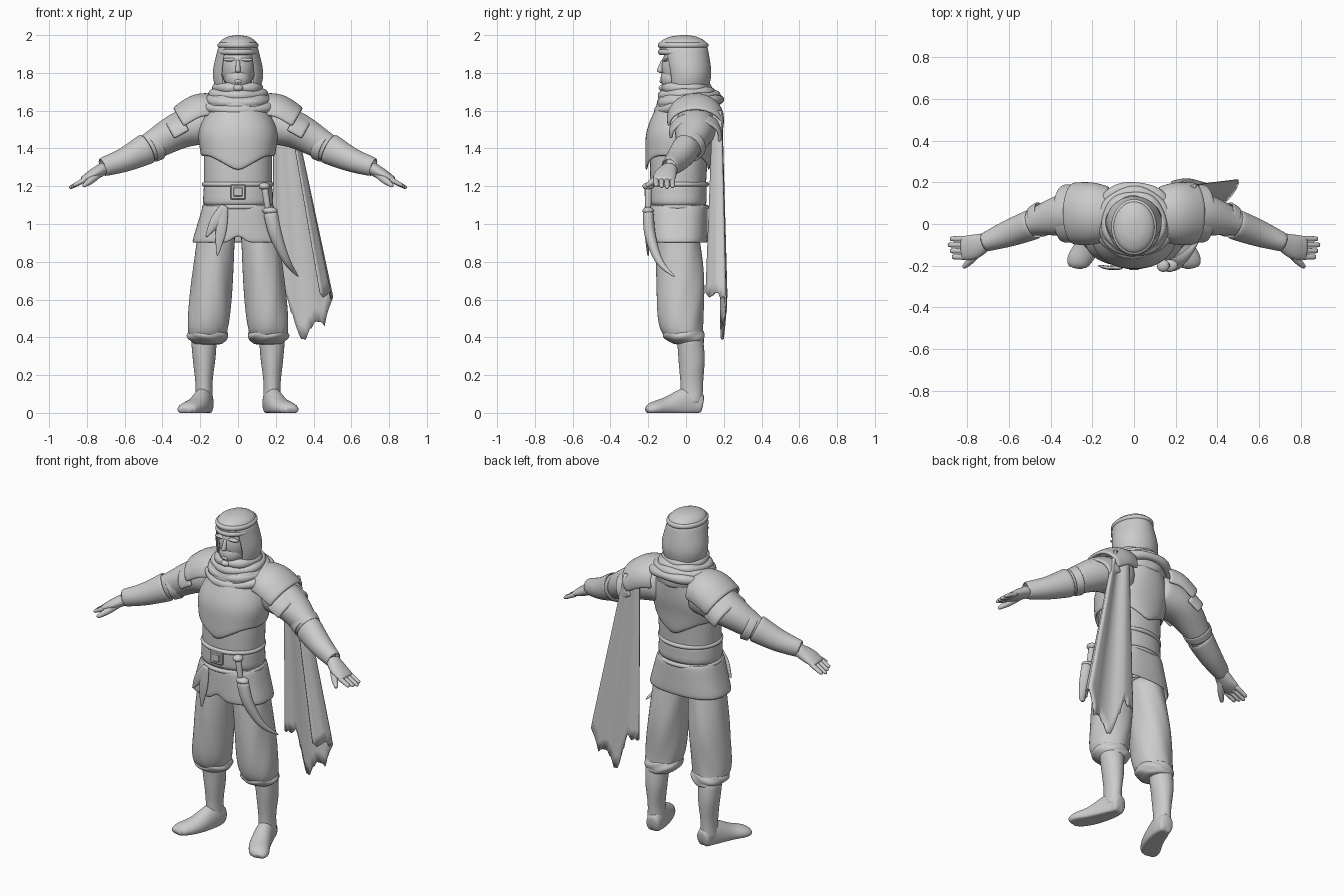
import bpy, bmesh, random
from math import sin, cos, pi, copysign
from mathutils import Vector

random.seed(4)
if "Cube" in bpy.data.objects:
    bpy.data.objects.remove(bpy.data.objects["Cube"])

SIDEWAYS, UPWARD = Vector((0, 1, 0)), Vector((0, 0, 1))
FRONT, BACK = -.2, .1

shade = (.6, .6, .6, 1)
grey = bpy.data.materials.new("plain grey")
grey.use_nodes = True
grey.diffuse_color = shade
grey.node_tree.nodes["Principled BSDF"].inputs["Base Color"].default_value = shade


def finish(name, bm, mirror=False, thick=0, level=0, smooth=True):
    """Turn a bmesh into a named object with its modifiers."""
    bmesh.ops.recalc_face_normals(bm, faces=bm.faces)
    mesh = bpy.data.meshes.new(name)
    bm.to_mesh(mesh)
    bm.free()
    mesh.materials.append(grey)
    for polygon in mesh.polygons:
        polygon.use_smooth = smooth
    part = bpy.data.objects.new(name, mesh)
    bpy.context.collection.objects.link(part)
    if mirror:
        part.modifiers.new("Mirror", 'MIRROR').use_mirror_merge = False
    if thick:
        solidify = part.modifiers.new("Solidify", 'SOLIDIFY')
        solidify.thickness, solidify.offset = thick, 0
    if level:
        subdivision = part.modifiers.new("Subdivision", 'SUBSURF')
        subdivision.levels = subdivision.render_levels = level


def spline(keys, steps):
    """Smooth curve through the keys, radii included."""
    keys = [Vector(key) for key in keys]
    keys = [2 * keys[0] - keys[1], *keys, 2 * keys[-1] - keys[-2]]
    path = []
    for a, b, c, d in zip(keys, keys[1:], keys[2:], keys[3:]):
        for step in range(steps):
            t = step / steps
            path.append(b + (c - a) * t / 2 + (a - b * 2.5 + c * 2 - d / 2) * t * t
                        + ((b - c) * 1.5 + (d - a) / 2) * t ** 3)
    return path + [keys[-2]]


def tube(name, keys, steps=4, sides=24, arc=None, level_rings=False, side=SIDEWAYS,
         closed=False, folds=(0, 0), power=1, tweak=None, thick=0, mirror=False):
    """Loft rings (x, y, z, side radius, other radius) along a path."""
    bm, rings = bmesh.new(), []
    path = keys if closed else spline(keys, steps)
    last = len(path) - 1
    start, end = arc or (0, 2 * pi)
    spans = sides - 1 if arc else sides
    for i, (x, y, z, side_radius, other_radius) in enumerate(path):
        if closed:
            before, after = path[i - 1], path[(i + 1) % len(path)]
        else:
            before, after = path[max(i - 1, 0)], path[min(i + 1, last)]
        along = Vector(after[:3]) - Vector(before[:3])
        along = UPWARD if level_rings else along.normalized()
        across = (side - side.dot(along) * along).normalized()
        other = along.cross(across)
        ring = []
        for j in range(sides):
            angle = start + (end - start) * j / spans
            c, s = (copysign(abs(w) ** power, w) for w in (cos(angle), sin(angle)))
            ripple = 1 + folds[0] * sin(folds[1] * angle + i)
            point = Vector((x, y, z)) + ripple * (across * c * side_radius + other * s * other_radius)
            ring.append(bm.verts.new(tweak(point) if tweak else point))
        rings.append(ring)
    for i in range(last + closed):
        lower, upper = rings[i], rings[(i + 1) % len(rings)]
        for j in range(spans):
            k = (j + 1) % sides
            bm.faces.new((lower[j], lower[k], upper[k], upper[j]))
    if not (closed or thick):
        bm.faces.new(rings[0])
        bm.faces.new(rings[-1])
    finish(name, bm, mirror, thick, level=1)


def column(name, rows, x=0, lean=0, **options):
    """Level rings (z, half width, front, back); lean moves the centre out going down."""
    top = max(row[0] for row in rows)
    keys = [(x + lean * (top - z), (front + back) / 2, z, (back - front) / 2, half)
            for z, half, front, back in rows]
    tube(name, keys, level_rings=True, **options)


def roll(name, z, half, middle, depth, radius, droop=0, wave=0):
    """Closed roll around the body, lower at the front when drooping."""
    keys, count = [], 36
    for i in range(count):
        angle = 2 * pi * i / count
        thickness = radius * (1 + wave * sin(5 * angle + z * 90))
        keys.append((half * sin(angle), middle - depth * cos(angle),
                     z - droop * cos(angle), thickness, thickness))
    tube(name, keys, sides=10, side=UPWARD, closed=True)


def place(bm, centre, size):
    for vert in bm.verts:
        vert.co = [c + w * s for c, w, s in zip(centre, vert.co, size)]


def ball(name, centre, size, mirror=False):
    bm = bmesh.new()
    bmesh.ops.create_uvsphere(bm, u_segments=24, v_segments=12, radius=1)
    place(bm, centre, size)
    finish(name, bm, mirror)


def box(name, centre, size):
    bm = bmesh.new()
    bmesh.ops.create_cube(bm, size=1)
    place(bm, centre, size)
    bmesh.ops.bevel(bm, geom=bm.edges[:], offset=.005, segments=1, affect='EDGES')
    finish(name, bm, smooth=False)


# Head and face
ball("head", (0, -.02, 1.83), (.09, .11, .13))
ball("jaw", (0, -.06, 1.77), (.07, .075, .07))
ball("chin", (0, -.115, 1.72), (.03, .03, .02))
column("neck", [(1.6, .07, -.07, .07), (1.8, .06, -.07, .07)])
tube("nose", [(0, -.12, 1.87, .01, .01), (0, -.14, 1.8, .02, .015)], sides=12)
ball("brows", (.04, -.11, 1.87), (.04, .016, .01), mirror=True)
ball("lips", (0, -.13, 1.755), (.02, .01, .01))

# Head cloth, cap and head bands
column("head_cloth", [(1.7, .11, -.1, .11), (1.8, .13, -.11, .13), (1.94, .1, -.14, .11)],
       arc=(.7 - pi, pi - .7), thick=.01)
column("cap", [(1.9, .1, -.14, .11), (1.96, .1, -.14, .11), (1.99, .06, -.09, .06),
               (2, .01, -.03, .01)])
for i in range(2):
    roll(f"head_band_{i}", 1.91 + i * .036, .095, -.015, .12, .016)

# Neck scarf, each roll wider and lower than the one above
column("scarf_cowl", [(1.73, .11, -.1, .11), (1.66, .18, -.15, .17), (1.58, .16, -.16, .17)],
       folds=(.03, 9))
for i in range(4):
    roll(f"scarf_roll_{i}", 1.72 - i * .03, .11 + i * .023, i * .006, .11 + i * .017, .027,
         droop=.01 * i, wave=.15)


def pointed_hem(point):
    reach = max(0, 1 - abs(point.x) / .15)
    point.z -= reach * max(0, 1.42 - point.z) * 1.4
    return point


# Torso and breastplate
column("torso", [(1.1, .18, -.19, BACK), (1.4, .18, -.19, .12), (1.6, .13, -.14, .14)], power=.9)
column("breastplate", [(1.36, .19, -.21, .12), (1.5, .2, FRONT, .15), (1.66, .12, -.13, .16)],
       steps=5, sides=32, power=.9, thick=.015, tweak=pointed_hem)

# Belt and buckle
column("belt", [(1.24, .18, FRONT, .11), (1.08, .19, FRONT, .11)], power=.9)
for i in range(2):
    roll(f"belt_edge_{i}", 1.09 + i * .12, .18, -.045, .155, .013)
box("buckle", (0, -.205, 1.17), (.08, .02, .08))
box("buckle_centre", (0, -.21, 1.17), (.05, .02, .05))


def front_slit(point):
    if abs(point.x) < .01 and point.y < 0 and point.z < .96:
        point.z += .05
    return point


# Skirt and hanging sash
column("skirt", [(1.1, .18, FRONT, .11), (.9, .24, FRONT, .11)], sides=48, power=.8,
       thick=.01, tweak=front_slit)
for name, spread, drop in (("sash_long", .04, .27), ("sash_short", .1, .17)):
    tube(name, [(-.07, -.21, 1.1, .01, .02), (-.07 - spread / 2, -.21, 1.1 - drop / 2, .01, .03),
                (-.07 - spread, FRONT, 1.1 - drop, .005, .005)], sides=12)


def grounded(point):
    point.z = max(point.z, 0)
    return point


# Baggy trousers and boots
column("trousers", [(1, .1, -.15, .06), (.7, .11, -.16, BACK), (.45, .11, -.14, .09),
                    (.36, .07, -.06, BACK)], x=.11, lean=.09, mirror=True, folds=(.025, 6))
column("trouser_cuffs", [(.44, .1, -.12, .09), (.4, .11, -.12, BACK), (.36, .07, -.06, .09)],
       x=.16, mirror=True, folds=(.04, 5))
column("boot_shafts", [(.4, .07, -.05, .09), (.28, .06, -.04, BACK), (.15, .045, -.03, .09),
                       (.04, .05, -.03, .09)], x=.18, mirror=True, folds=(.01, 3))
tube("boot_feet", [(.17, .09, .04, .05, .04), (.18, .02, .05, .09, .05),
                   (.22, -.1, .03, .055, .06), (.27, -.18, .02, .035, .055),
                   (.28, -.21, .01, .015, .03)],
     side=UPWARD, tweak=grounded, mirror=True)

# Sleeves, bracers and shoulder plates
over_arm = (-.3, pi + .05)
tube("sleeves", [(.1, .05, 1.54, .1, .11), (.3, .05, 1.5, .11, .1), (.5, 0, 1.39, .06, .07),
                 (.7, -.08, 1.3, .04, .04)], mirror=True, folds=(.02, 3))
tube("sleeve_bands", [(.43, .03, 1.42, .08, .08), (.47, .01, 1.4, .075, .075)],
     mirror=True, thick=.01)
tube("bracers", [(.48, 0, 1.4, .07, .08), (.6, -.045, 1.34, .06, .06), (.72, -.09, 1.3, .04, .045)],
     mirror=True, thick=.01)
tube("shoulder_plates", [(.12, .05, 1.58, .12, .1), (.2, .05, 1.57, .14, .11),
                         (.29, .05, 1.52, .14, .1)], arc=over_arm, thick=.02, mirror=True)
tube("lower_shoulder_plates", [(.26, .05, 1.5, .13, .1), (.34, .05, 1.455, .13, .1)],
     arc=over_arm, thick=.02, mirror=True)

# Hands
tube("palms", [(.7, -.08, 1.3, .04, .035), (.77, -.11, 1.26, .06, .03), (.83, -.115, 1.23, .055, .015)],
     mirror=True)
for i in range(4):
    y, length = -.158 + i * .029, .085 - .01 * abs(i - 2)
    tube(f"fingers_{i}", [(.8, y, 1.24, .016, .016),
                          (.81 + length, y, 1.24 - length * .6, .012, .01)], sides=10, mirror=True)
tube("thumbs", [(.73, -.11, 1.27, .025, .02), (.78, -.17, 1.23, .02, .02),
                (.82, -.21, 1.2, .01, .01)], sides=10, mirror=True)

# Curved dagger in its sheath
tube("dagger_hilt", [(.14, -.2, 1.2, .02, .02), (.16, -.2, 1.07, .016, .016)], sides=14)
ball("dagger_pommel", (.14, -.2, 1.2), (.03, .03, .02))
ball("dagger_guard", (.17, -.2, 1.07), (.04, .03, .02))
tube("sheath", [(.17, FRONT, 1.07, .03, .04), (.2, -.19, .94, .03, .035),
                (.26, -.14, .8, .02, .02), (.32, -.06, .72, .004, .004)], sides=14)


def torn(u, centre, width):
    return max(0, 1 - abs(u - centre) / width)


# Torn cape on one shoulder, its outer edge curling forward
bm, strips = bmesh.new(), []
columns, rows = 36, 16
for i in range(columns + 1):
    u = i / columns
    hem = .62 - .26 * torn(u, .43, .25) - .16 * torn(u, .68, .13) + random.uniform(-.02, .02)
    curl = max(0, u * 5 - 4)
    across = min(u / .8, 1) - curl * curl / 5
    strip = []
    for j in range(rows + 1):
        v = j / rows
        x = .19 - .01 * v + across * (.1 + .22 * v)
        y = .18 + .02 * v + .007 * (1 + v) * sin(u * 9) - curl * (.04 + .06 * v)
        strip.append(bm.verts.new((x, y, 1.6 + (hem - 1.6) * v)))
    strips.append(strip)
for near, far in zip(strips, strips[1:]):
    for j in range(rows):
        bm.faces.new((near[j], far[j], far[j + 1], near[j + 1]))
finish("cape", bm, thick=.01)
